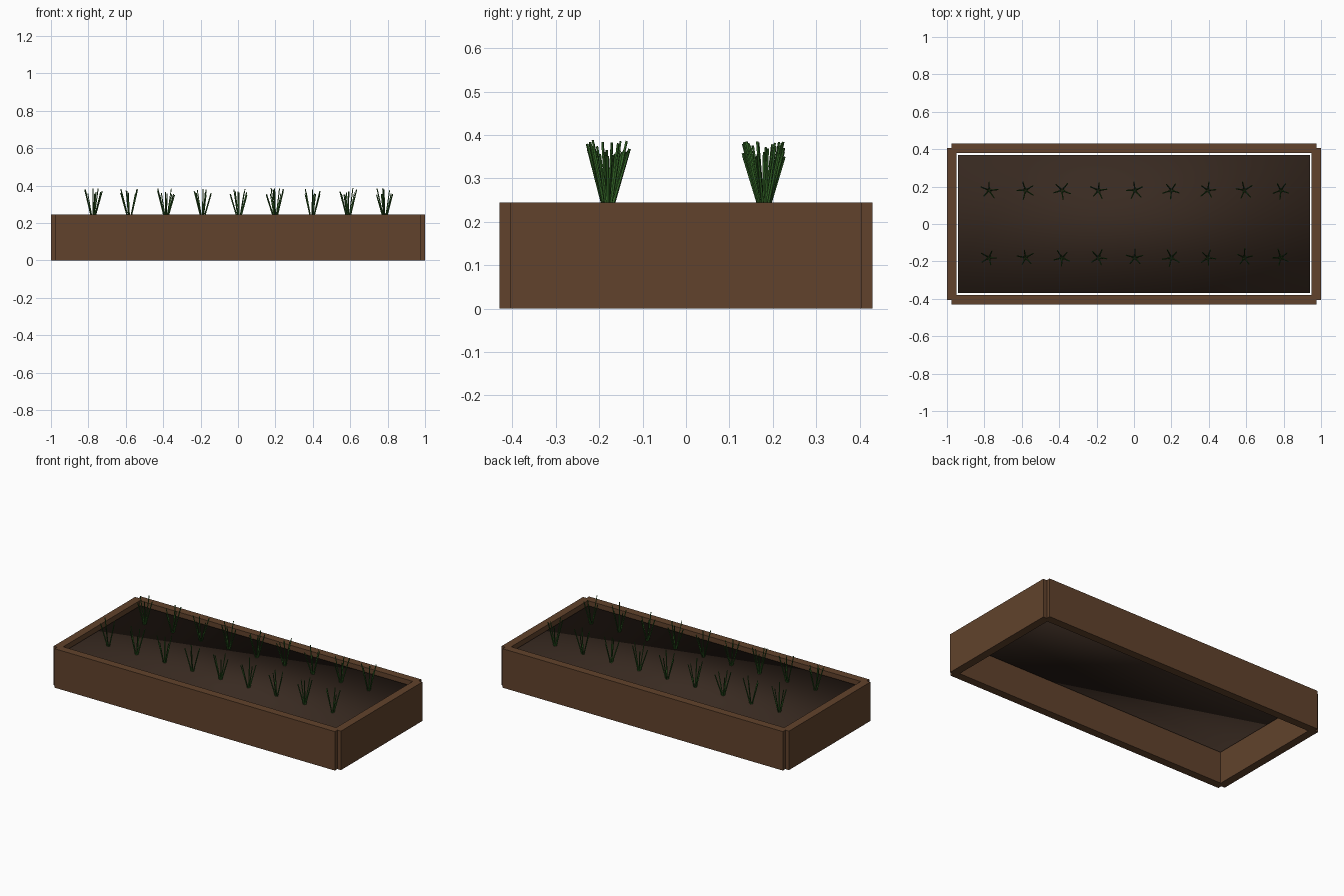
import bpy, bmesh, math, random
from mathutils import Matrix, Vector

if "Cube" in bpy.data.objects:
    bpy.data.objects.remove(bpy.data.objects["Cube"])

random.seed(4)


def material(name, rgb):
    m = bpy.data.materials.new(name)
    m.diffuse_color = (*rgb, 1)
    m.use_nodes = True
    m.node_tree.nodes["Principled BSDF"].inputs["Base Color"].default_value = m.diffuse_color
    return m


def make_object(name, bm, mat):
    me = bpy.data.meshes.new(name)
    bm.to_mesh(me)
    bm.free()
    me.materials.append(mat)
    ob = bpy.data.objects.new(name, me)
    bpy.context.collection.objects.link(ob)
    return ob


def box(name, size, centre, mat):
    bm = bmesh.new()
    bmesh.ops.create_cube(bm, size=1, matrix=Matrix.Translation(centre) @ Matrix.Diagonal((*size, 1)))
    return make_object(name, bm, mat)


wood = material("wood", (0.12, 0.055, 0.025))
soil_mat = material("soil", (0.04, 0.023, 0.015))
green = material("green", (0.03, 0.12, 0.018))

# Four boards, stopping short of the corners so each corner is notched
H, T = 0.245, 0.05
for name, s in (("front_board", -1), ("back_board", 1)):
    box(name, (1.95, T, H), (0, s * (0.43 - T / 2), H / 2), wood)
for name, s in (("left_board", -1), ("right_board", 1)):
    box(name, (T, 0.81, H), (s * (1 - T / 2), 0, H / 2), wood)

# Soil slab with a narrow gap all round
soil = box("soil", (1.88, 0.74, 0.03), (0, 0, 0.205), soil_mat)
soil.data.shade_smooth()

# Two rows of sprouts, each a fan of five thin leaning blades
for row, y in (("front", -0.18), ("back", 0.18)):
    for i in range(9):
        bm = bmesh.new()
        turn = math.radians(23 * i + (11 if y > 0 else 0))
        for k in range(5):
            a = turn + k * math.tau / 5 + random.uniform(-0.12, 0.12)
            out = Vector((math.cos(a), math.sin(a), 0))
            base = out * 0.005 + Vector((0, 0, 0.215))
            tip = out * random.uniform(0.04, 0.05) + Vector((0, 0, random.uniform(0.35, 0.388)))
            d = tip - base
            rot = d.to_track_quat('Z', 'Y').to_matrix().to_4x4()
            bmesh.ops.create_cone(bm, cap_ends=True, segments=4, radius1=0.004, radius2=0.003,
                                  depth=d.length,
                                  matrix=Matrix.Translation((base + tip) / 2) @ rot)
        sprout = make_object(f"{row}_sprout_{i + 1}", bm, green)
        sprout.location = (0.005 + (i - 4) * 0.195, y, 0)
